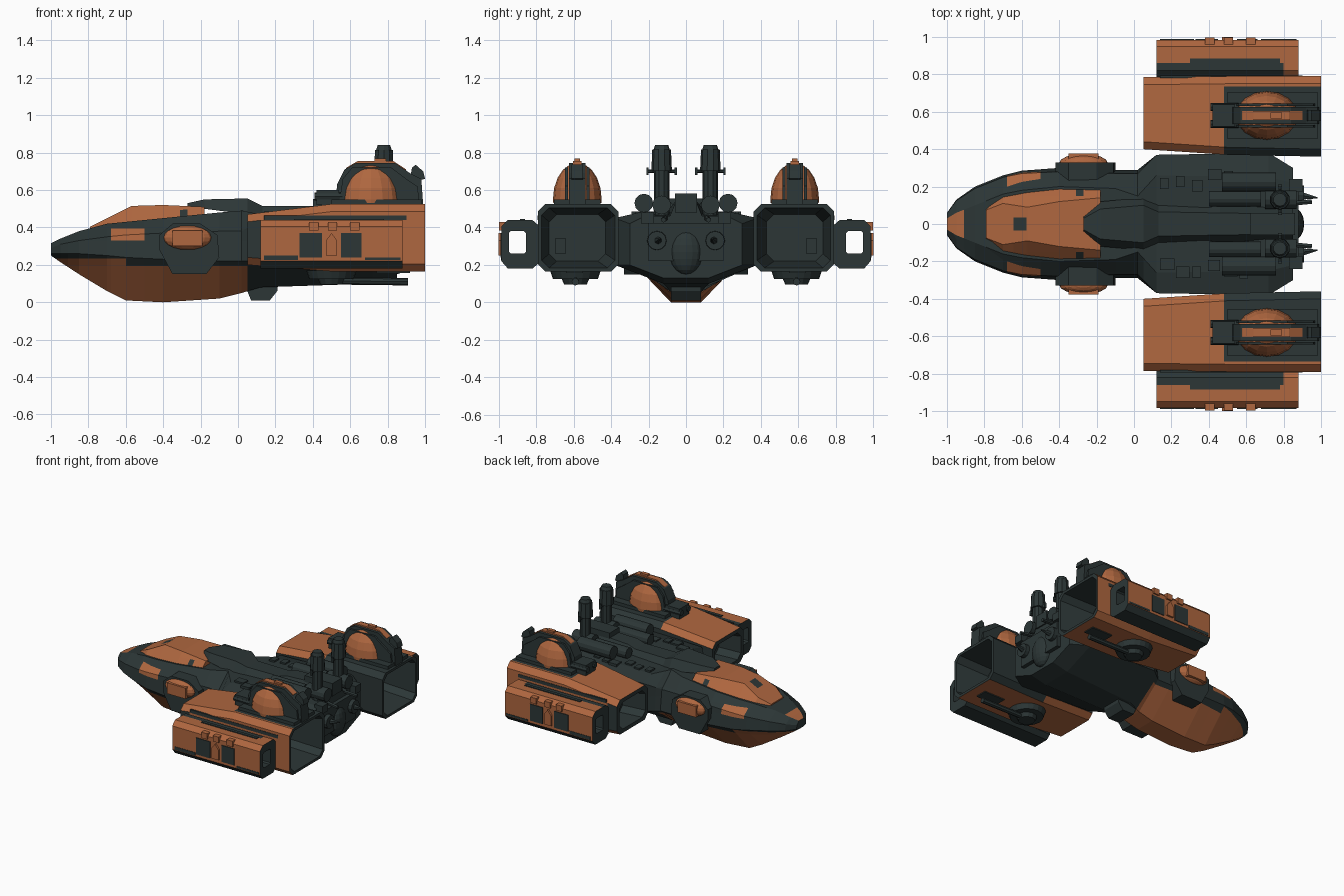
import bpy, bmesh, math, random
from mathutils import Vector, Matrix

if "Cube" in bpy.data.objects:
    bpy.data.objects.remove(bpy.data.objects["Cube"])
random.seed(4)

def material(name, rgb):
    m = bpy.data.materials.new(name)
    m.diffuse_color = (*rgb, 1)
    m.use_nodes = True
    m.node_tree.nodes["Principled BSDF"].inputs["Base Color"].default_value = m.diffuse_color
    return m
MATS = [material("dark_slate", (0.025, 0.037, 0.037)), material("burnt_orange", (0.43, 0.135, 0.05))]
DARK, ORANGE = 0, 1

def finish(name, bm, rule):
    bmesh.ops.recalc_face_normals(bm, faces=bm.faces)
    for f in bm.faces:
        if callable(rule):
            c, n = f.calc_center_median(), f.normal.copy()
            if c.y < 0:      # rules see the +y side only
                c.y, n.y = -c.y, -n.y
            f.material_index = int(rule(c, n))
        else:
            f.material_index = rule
    me = bpy.data.meshes.new(name)
    bm.to_mesh(me)
    bm.free()
    for m in MATS:
        me.materials.append(m)
    ob = bpy.data.objects.new(name, me)
    bpy.context.collection.objects.link(ob)
    return ob

def loft(name, rings, rule=DARK, cuts=(), closed=False):
    """Skin a list of rings; cuts are (axis, value) planes for colour edges."""
    bm = bmesh.new()
    vs = [[bm.verts.new(p) for p in r] for r in rings]
    n = len(vs[0])
    pairs = list(zip(vs, vs[1:])) + ([(vs[-1], vs[0])] if closed else [])
    for a, b in pairs:
        for i in range(n):
            j = (i + 1) % n
            bm.faces.new((a[i], a[j], b[j], b[i]))
    if not closed:
        bm.faces.new(vs[0])
        bm.faces.new(vs[-1])
    bmesh.ops.recalc_face_normals(bm, faces=bm.faces)
    for axis, v in cuts:
        no = Vector((0, 0, 0))
        no[axis] = 1
        bmesh.ops.bisect_plane(bm, geom=bm.verts[:] + bm.edges[:] + bm.faces[:], plane_co=no * v, plane_no=no)
    return finish(name, bm, rule)

def prism(name, pts, y0, y1, rule=DARK):
    return loft(name, [[(x, y, z) for x, z in pts] for y in (y0, y1)], rule)

def box(name, x0, x1, y0, y1, z0, z1, rule=DARK):
    return prism(name, [(x0, z0), (x1, z0), (x1, z1), (x0, z1)], y0, y1, rule)

def cyl(name, a, b, r, r2=None, rule=DARK, n=12):
    a, b = Vector(a), Vector(b)
    bm = bmesh.new()
    q = (b - a).to_track_quat('Z', 'Y').to_matrix().to_4x4()
    bmesh.ops.create_cone(bm, cap_ends=True, segments=n, radius1=r, radius2=r if r2 is None else r2,
                          depth=(b - a).length, matrix=Matrix.Translation((a + b) / 2) @ q)
    return finish(name, bm, rule)

def ball(name, c, r, rule, floor=None):
    bm = bmesh.new()
    bmesh.ops.create_uvsphere(bm, u_segments=16, v_segments=10, radius=1,
                              matrix=Matrix.Translation(c) @ Matrix.Diagonal((*r, 1)))
    if floor is not None:    # keep only the part above the floor
        bmesh.ops.bisect_plane(bm, geom=bm.verts[:] + bm.edges[:] + bm.faces[:], plane_co=(0, 0, floor),
                               plane_no=(0, 0, -1), clear_outer=True)
        bmesh.ops.holes_fill(bm, edges=bm.edges)
    return finish(name, bm, rule)

def sym(x, *half):
    """Ring symmetric about y = 0 from (y, z) points listed bottom to top."""
    return [(x, y, z) for y, z in half] + [(x, -y, z) for y, z in reversed(half)]

# Main hull: keel, low chine, high chine, deck edge at each station
hull = [(-1.0, .03, .25, .06, .26, .055, .29, .03, .315), (-.95, .03, .215, .13, .26, .125, .31, .06, .34),
        (-.85, .04, .15, .20, .26, .19, .33, .10, .38), (-.7, .06, .06, .26, .25, .25, .35, .16, .42),
        (-.6, .07, .01, .285, .24, .27, .36, .18, .43), (-.4, .08, .0, .30, .23, .28, .37, .2, .45),
        (-.1, .08, .02, .29, .22, .27, .38, .19, .48), (.02, .08, .05, .29, .22, .27, .38, .15, .49),
        (.12, .10, .08, .37, .22, .37, .44, .26, .47), (.72, .12, .10, .38, .2, .38, .45, .25, .48),
        (.85, .12, .13, .30, .2, .3, .42, .22, .46)]
def hull_rule(c, n):
    belly = c.z < .195 and c.x < .05
    bow = c.x < -.6 and c.z < .235 and n.z < 0
    nose = c.x < -.91 and n.z > .5 and c.y < .05
    patch = -.68 < c.x < -.5 and .33 < c.z < .395 and c.y > .18
    return belly or bow or nose or patch
loft("main_hull", [sym(h[0], *zip(h[1::2], h[2::2])) for h in hull], hull_rule,
     [(0, -.91), (0, -.68), (0, -.6), (0, -.5), (0, .05), (2, .195), (2, .235), (2, .33), (2, .395)])
prism("keel_fin", [(.05, .06), (.07, .01), (.17, .01), (.21, .06), (.22, .15), (.05, .15)], -.08, .08)

# Cockpit canopy with dark window
can = [(-.79, .085, .38, .075, .405), (-.7, .165, .40, .11, .45), (-.57, .19, .41, .09, .515),
       (-.4, .205, .43, .12, .52), (-.18, .225, .43, .14, .51)]
loft("cockpit_canopy", [sym(x, (a, b), (c, d)) for x, a, b, c, d in can],
     lambda c, n: not (-.645 < c.x < -.575 and c.y < .035 and n.z > .3)
     and not (-.31 < c.x < -.27 and .15 < c.y < .185 and n.z > .3),
     [(0, -.645), (0, -.575), (0, -.31), (0, -.27), (1, .035), (1, -.035), (1, .15), (1, -.15), (1, .185), (1, -.185)])

# Dorsal spine and deck machinery
sp = [(-.27, .04, .51, .03, .53), (-.18, .12, .5, .08, .55), (.05, .14, .47, .10, .555), (.13, .10, .47, .065, .515),
      (.4, .09, .47, .06, .515), (.46, .11, .47, .06, .535), (.85, .09, .45, .05, .55)]
loft("dorsal_spine", [sym(x, (a, b), (c, d)) for x, a, b, c, d in sp])
box("rear_deck_block", .62, .86, -.06, .06, .48, .58)
ball("rear_pod", (.85, 0, .27), (.06, .09, .12), DARK)
box("rear_bulkhead", .8, .88, -.2, .2, .22, .42)

for side, s in (("left", 1), ("right", -1)):
    P = lambda x, y, z: (x, s * y, z)
    def sbox(name, x0, x1, y0, y1, z0, z1, rule=DARK):
        box(side + name, x0, x1, s * y0, s * y1, z0, z1, rule)

    # Side blister turret on the bow
    prism(side + "_blister_mount", [(-.42, .28), (-.35, .15), (-.17, .15), (-.10, .24), (-.11, .36),
                                    (-.2, .42), (-.35, .42), (-.42, .36)], s * .2, s * .33)
    ball(side + "_blister", P(-.27, .325, .345), (.13, .05, .065), ORANGE)
    sbox("_blister_cap", -.35, -.19, .33, .378, .30, .385, ORANGE)

    # Engine nacelle, hollow at both ends
    def nac(x, yi, yo, zb, zt, k=.04):
        pts = [(yi, zb + k), (yi + k, zb), (yo - k, zb), (yo, zb + k), (yo, zt - k), (yo - k, zt),
               (yi + k, zt), (yi, zt - k)]
        return [P(x, y, z) for y, z in pts]
    def nac_rule(c, n):
        facing_in = n.y * (c.y - .58) + n.z * (c.z - .345) < 0
        if abs(n.x) > .7 or facing_in:
            return False
        if n.z > .3:
            return (c.x < .48 and c.y > .385) or c.y > .735
        if n.z < -.3:
            return c.y > .4 or c.x < .6
        return n.y > .3 and c.x > .13
    rings = [nac(.22, .47, .72, .24, .42), nac(.05, .43, .75, .23, .44), nac(.05, .40, .785, .2, .47),
             nac(.5, .37, .79, .165, .525), nac(1, .36, .79, .165, .525),
             nac(1, .38, .77, .185, .505), nac(.74, .43, .73, .22, .47)]
    loft(side + "_nacelle", rings, nac_rule, [(0, .13), (0, .48), (1, s * .735)])
    sbox("_intake_panel", .732, .75, .64, .70, .26, .34)
    sbox("_nacelle_trim", .14, .9, .78, .793, .44, .465)

    # Nacelle underside wheel, barrel and slot
    cyl(side + "_belly_wheel", P(.5, .59, .17), P(.5, .59, .125), .135, .12, n=20)
    cyl(side + "_belly_hub", P(.5, .59, .13), P(.5, .59, .095), .075, .06, n=12)
    cyl(side + "_belly_barrel", P(.5, .59, .115), P(.91, .59, .11), .02, n=8)
    sbox("_belly_slot", .74, .92, .55, .64, .157, .17)

    # Open outboard pod
    outer = [(.785, .21), (.82, .18), (.95, .18), (.985, .22), (.985, .405), (.95, .44), (.82, .44), (.785, .41)]
    inner = [(.855, .27), (.865, .26), (.935, .26), (.945, .27), (.945, .37), (.935, .38), (.865, .38), (.855, .37)]
    ring = lambda x, pts: [P(x, y, z) for y, z in pts]
    def pod_rule(c, n):
        if abs(n.x) > .7 or (.85 < c.y < .95 and .25 < c.z < .39):
            return False
        return (n.z > .3 and (c.y > .86 or c.x > .8)) or (n.y > .5 and c.z > .22)
    loft(side + "_outer_pod", [ring(.12, outer), ring(.88, outer), ring(.88, inner), ring(.12, inner)],
         pod_rule, [(0, .8), (1, s * .86)], closed=True)
    for x0, x1 in ((.33, .45), (.55, .66)):
        sbox("_pod_window", x0, x1, .98, .99, .24, .37)
    sbox("_pod_lower_trim", .14, .32, .98, .988, .225, .25)
    sbox("_pod_lower_trim_rear", .68, .87, .98, .988, .225, .24)
    sbox("_pod_top_strip", .3, .78, .86, .885, .435, .446)
    prism(side + "_pod_rib", [(.47, .25), (.53, .25), (.53, .33), (.5, .37), (.47, .33)], s * .98, s * 1.0, ORANGE)
    for x in (.38, .48, .6):
        sbox("_pod_clip", x, x + .05, .95, .997, .385, .43, ORANGE)

    # Dome turret on the nacelle
    sbox("_turret_base", .5, .98, .455, .705, .52, .55)
    ball(side + "_turret_dome", P(.71, .58, .55), (.165, .13, .195), ORANGE, .53)
    prof = [(.52, .52), (.53, .63), (.57, .71), (.63, .745), (.84, .745), (.92, .69), (.98, .66), (.99, .52)]
    prism(side + "_turret_housing", prof, s * .535, s * .625)
    for y in (.515, .63):
        prism(side + "_turret_fin", [(.54, .53), (.56, .66), (.61, .72), (.82, .72), (.9, .66), (.96, .62), (.97, .53)],
              s * y, s * (y + .015))
    prism(side + "_turret_crest", [(.55, .66), (.58, .72), (.64, .755), (.83, .755), (.9, .71), (.88, .68)],
          s * .557, s * .603, ORANGE)
    sbox("_turret_sight", .73, .79, .565, .595, .74, .768, ORANGE)
    sbox("_turret_gun_block", .42, .54, .52, .64, .52, .6)
    for y in (.535, .625):
        cyl(side + "_turret_gun", P(.41, y, .565), P(.56, y, .565), .022, n=8)
    prism(side + "_turret_hook", [(.92, .66), (.96, .65), (1.0, .66), (.99, .7), (.95, .735), (.93, .72)],
          s * .55, s * .61)

    # Masts
    cyl(side + "_mast", P(.78, .13, .42), P(.78, .13, .72), .042, n=10)
    cyl(side + "_mast_head", P(.78, .13, .70), P(.78, .13, .815), .055, .05, n=10)
    cyl(side + "_mast_cap", P(.78, .13, .81), P(.78, .13, .84), .045, .035, n=10)
    cyl(side + "_mast_pin", P(.78, .055, .7), P(.78, .205, .7), .009, n=6)
    for y in (.055, .205):
        sbox("_mast_pin_tip", .77, .79, y - .006, y + .006, .68, .72)

    # Deck tanks, thrusters and rear spikes
    cyl(side + "_outer_tank", P(.47, .225, .53), P(.76, .225, .53), .05)
    cyl(side + "_inner_tank", P(.4, .135, .51), P(.68, .135, .51), .042)
    cyl(side + "_rear_tank", P(.7, .13, .52), P(.87, .13, .52), .05)
    cyl(side + "_thruster", P(.8, .155, .33), P(.91, .155, .33), .055, .05)
    cyl(side + "_thruster_spike", P(.9, .15, .33), P(.98, .14, .34), .022, .004, n=6)
    cyl(side + "_tail_probe", P(.85, .11, .45), P(.95, .12, .44), .014, n=6)
    sbox("_tail_block", .83, .9, .17, .24, .42, .48)

    # Deck plating
    for i in range(7):
        x, y = .14 + .085 * i, random.uniform(.17, .24)
        w = random.uniform(.04, .08)
        sbox("_deck_plate", x, x + w, y, y + .06, .46, .484)
